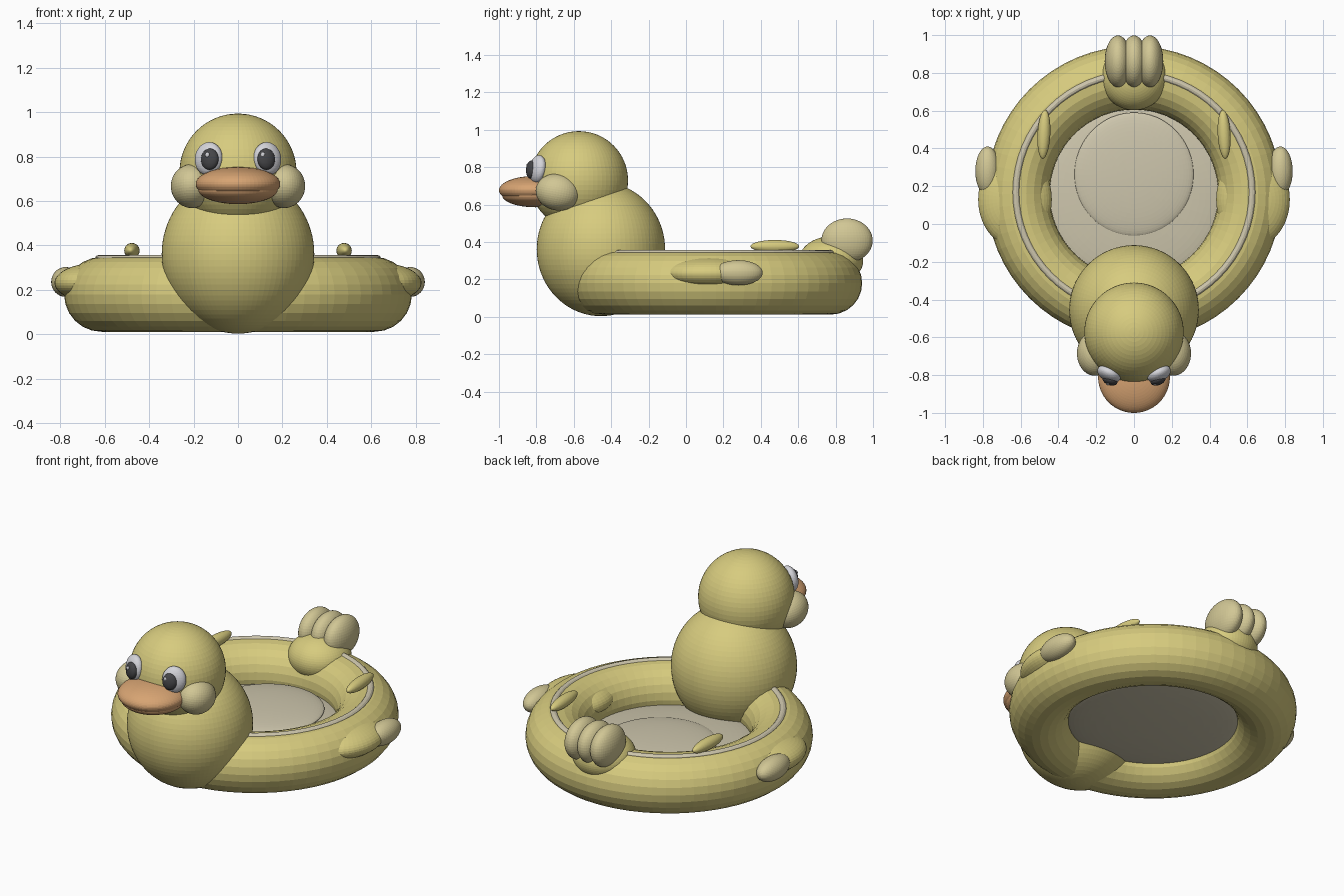
import bpy, math

if "Cube" in bpy.data.objects:
    bpy.data.objects.remove(bpy.data.objects["Cube"])


def material(name, rgb):
    m = bpy.data.materials.new(name)
    m.diffuse_color = (*rgb, 1)
    m.use_nodes = True
    m.node_tree.nodes["Principled BSDF"].inputs["Base Color"].default_value = m.diffuse_color
    return m


YELLOW = material("soft yellow", (0.68, 0.60, 0.21))
PALE = material("pale yellow", (0.64, 0.57, 0.30))
CREAM = material("cream grey", (0.62, 0.57, 0.42))
ORANGE = material("beak orange", (0.68, 0.37, 0.17))
WHITE = material("eye white", (0.66, 0.66, 0.70))
DARK = material("pupil dark", (0.06, 0.06, 0.065))


def finish(name, mat):
    ob = bpy.context.object
    ob.name = name
    ob.data.materials.append(mat)
    return ob


def ball(name, loc, radii, mat, rot=(0, 0, 0), seg=64):
    """Ellipsoid with the given half sizes and rotation in degrees."""
    bpy.ops.mesh.primitive_uv_sphere_add(segments=seg, ring_count=seg // 2, radius=1,
                                         location=loc,
                                         rotation=[math.radians(a) for a in rot])
    ob = finish(name, mat)
    ob.scale = radii
    return ob


def pair(name, loc, radii, mat, rot=(0, 0, 0), seg=48):
    """Ellipsoid on the right side and its mirror image on the left."""
    for side, s in (("right", 1), ("left", -1)):
        ball(f"{side}_{name}", (s * loc[0], loc[1], loc[2]), radii, mat,
             (rot[0], s * rot[1], s * rot[2]), seg)


def ring(name, y, z, major, minor, sides, mat):
    bpy.ops.mesh.primitive_torus_add(location=(0, y, z), major_radius=major,
                                     minor_radius=minor, major_segments=64,
                                     minor_segments=sides)
    return finish(name, mat)


# inflatable ring with piping on top
ring("float_ring", 0.16, 0.18, 0.614, 0.168, 24, YELLOW)
ring("ring_piping", 0.168, 0.338, 0.625, 0.019, 12, CREAM)

# domed floor and seat cushion
ball("floor", (0, 0.165, 0.132), (0.49, 0.49, 0.05), CREAM)
ball("seat_cushion", (0, 0.263, 0.172), (0.315, 0.327, 0.035), CREAM)

# chest and head
ball("chest", (0, -0.455, 0.362), (0.343, 0.343, 0.358), YELLOW, seg=80)
ball("head", (0, -0.573, 0.73), (0.263, 0.263, 0.263), YELLOW)
pair("cheek", (0.207, -0.685, 0.667), (0.095, 0.119, 0.098), PALE, (-10, 0, 0))

# beak, upper and lower halves almost flush
ball("upper_beak", (0, -0.81, 0.677), (0.19, 0.19, 0.076), ORANGE)
ball("lower_beak", (0, -0.805, 0.65), (0.178, 0.178, 0.064), ORANGE)

# eyes
pair("eye", (0.132, -0.793, 0.79), (0.066, 0.04, 0.075), WHITE, (-8, 0, 25))
pair("pupil", (0.127, -0.828, 0.788), (0.041, 0.025, 0.048), DARK, (-5, 0, 20))
for side, x in (("right", 0.112), ("left", -0.138)):
    ball(f"{side}_eye_glint", (x, -0.848, 0.808), (0.01, 0.006, 0.012), WHITE, seg=12)

# wings on the sides, with pale tips, and small feathers on the ring
pair("wing", (0.63, 0.13, 0.232), (0.195, 0.25, 0.09), YELLOW)
pair("wing_tip", (0.775, 0.28, 0.236), (0.065, 0.13, 0.067), PALE)
pair("ring_feather", (0.477, 0.475, 0.377), (0.034, 0.13, 0.034), YELLOW, (0, 0, 3))

# tail with three feathers
ball("tail_base", (0, 0.775, 0.30), (0.175, 0.172, 0.13), YELLOW)
for i, x in enumerate((-0.085, 0, 0.085)):
    ball(f"tail_feather_{i + 1}", (x, 0.861, 0.408), (0.07, 0.137, 0.118), PALE, seg=48)
